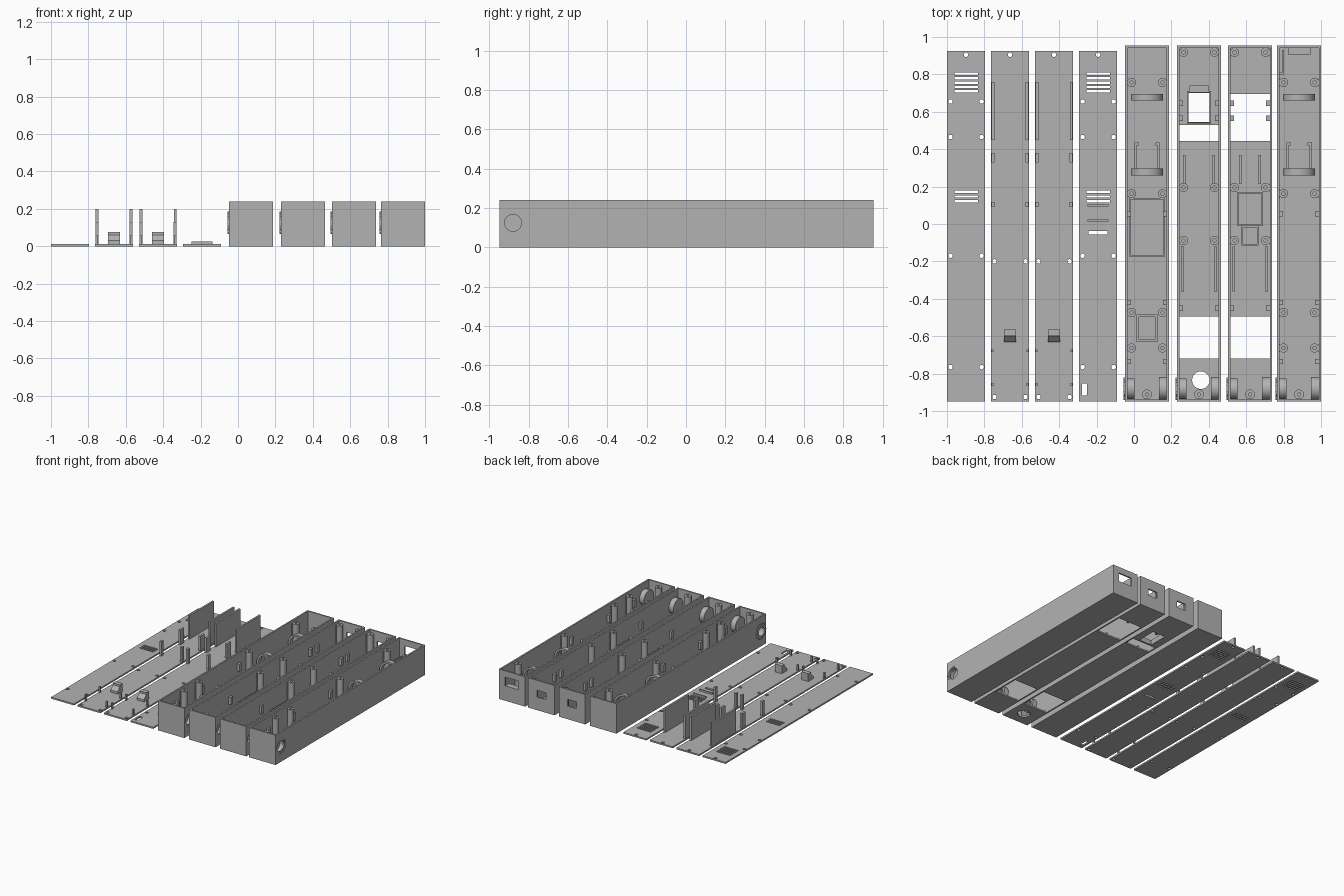
import bpy, bmesh, math
from mathutils import Matrix, Vector

if "Cube" in bpy.data.objects:
    bpy.data.objects.remove(bpy.data.objects["Cube"])

GREY = bpy.data.materials.new("plain_grey")
GREY.diffuse_color = (0.45, 0.45, 0.45, 1)
GREY.use_nodes = True
GREY.node_tree.nodes["Principled BSDF"].inputs["Base Color"].default_value = GREY.diffuse_color
H, T = 0.24, 0.012            # tray height, wall thickness
HW, IN = 0.1175, 0.1055       # tray outer / inner half width
Y0, Y1 = -0.95, 0.954         # tray ends
ROT = {'x': Matrix.Rotation(math.pi / 2, 4, 'Y'),
       'y': Matrix.Rotation(math.pi / 2, 4, 'X'), 'z': Matrix()}


def box(bm, x0, x1, y0, y1, z0, z1):
    m = Matrix.Translation(((x0 + x1) / 2, (y0 + y1) / 2, (z0 + z1) / 2))
    return bmesh.ops.create_cube(bm, size=1, matrix=m @ Matrix.Diagonal((x1 - x0, y1 - y0, z1 - z0, 1)))


def cyl(bm, c, r, depth, axis='z', n=24):
    bmesh.ops.create_cone(bm, cap_ends=True, segments=n, radius1=r, radius2=r, depth=depth,
                          matrix=Matrix.Translation(c) @ ROT[axis])


def tube(bm, c, ro, ri, depth, axis='z', n=24):
    """Hollow cylinder centred on c."""
    m = Matrix.Translation(c) @ ROT[axis]
    loops = []
    for r, z in ((ro, -depth / 2), (ro, depth / 2), (ri, depth / 2), (ri, -depth / 2)):
        loops.append([bm.verts.new(m @ Vector((r * math.cos(2 * math.pi * i / n),
                                               r * math.sin(2 * math.pi * i / n), z))) for i in range(n)])
    for k in range(4):
        a, b = loops[k], loops[(k + 1) % 4]
        for i in range(n):
            j = (i + 1) % n
            bm.faces.new((a[i], a[j], b[j], b[i]))


def frame(bm, x0, x1, y0, y1, z0, z1, t):
    """Four thin walls around a rectangle."""
    box(bm, x0, x0 + t, y0, y1, z0, z1)
    box(bm, x1 - t, x1, y0, y1, z0, z1)
    box(bm, x0 + t, x1 - t, y0, y0 + t, z0, z1)
    box(bm, x0 + t, x1 - t, y1 - t, y1, z0, z1)


def finish(bm, name, smooth=False):
    bmesh.ops.recalc_face_normals(bm, faces=bm.faces)
    me = bpy.data.meshes.new(name)
    bm.to_mesh(me)
    bm.free()
    ob = bpy.data.objects.new(name, me)
    bpy.context.collection.objects.link(ob)
    me.materials.append(GREY)
    if smooth:
        bpy.ops.object.select_all(action='DESELECT')
        bpy.context.view_layer.objects.active = ob
        ob.select_set(True)
        bpy.ops.object.shade_smooth_by_angle()
    return ob


def cut(ob, cutter_bm):
    """Subtract a set of solids, then discard them."""
    c = finish(cutter_bm, "cutter")
    c.hide_render = True
    mod = ob.modifiers.new("cut", 'BOOLEAN')
    mod.operation, mod.object, mod.solver = 'DIFFERENCE', c, 'EXACT'
    bpy.context.view_layer.update()
    me = bpy.data.meshes.new_from_object(ob.evaluated_get(bpy.context.evaluated_depsgraph_get()))
    ob.modifiers.clear()
    ob.data = me
    bpy.data.objects.remove(c)


def tray(i, cx):
    outer = i in (1, 4)
    # shell: open box with floor windows, end port and side openings
    bm = bmesh.new()
    box(bm, cx - HW, cx + HW, Y0, Y1, 0, H)
    shell = finish(bm, f"tray_shell_{i}")
    bm = bmesh.new()
    box(bm, cx - IN, cx + IN, Y0 + T, Y1 - T, T, H + 0.1)
    cut(shell, bm)
    bm = bmesh.new()
    cyl(bm, (cx + HW, -0.88, 0.125), 0.058, 0.05, 'x')
    cyl(bm, (cx - HW, -0.88, 0.125), 0.036, 0.05, 'x')
    if not outer:
        box(bm, cx - IN, cx + IN, -0.72, -0.495, -0.1, 0.05)
        box(bm, cx - IN, cx + IN, 0.445, 0.53 if i == 2 else 0.695, -0.1, 0.05)
        box(bm, cx - 0.04, cx + 0.04, Y1 - 0.05, Y1 + 0.05, 0.105, 0.16)
    if i == 2:
        box(bm, cx - 0.057, cx + 0.057, 0.545, 0.70, -0.1, 0.05)
        cyl(bm, (cx + 0.01, -0.835, 0), 0.047, 0.1)
    if i == 4:
        box(bm, cx - 0.06, cx + 0.06, Y1 - 0.05, Y1 + 0.05, 0.12, 0.19)
    cut(shell, bm)

    # screw posts, joined to the side walls
    bm = bmesh.new()
    for y in ((0.757, 0.162, -0.473, -0.663) if outer else (0.918, 0.195, -0.088)):
        for s in (-1, 1):
            px = cx + s * 0.083
            tube(bm, (px, y, 0.115), 0.024, 0.009, 0.21)
            a, b = sorted((px + s * 0.02, cx + s * (IN + 0.003)))
            box(bm, a, b, y - 0.022, y + 0.022, 0.008, 0.218)
    tube(bm, (cx, -0.911, 0.115), 0.026, 0.009, 0.21)
    finish(bm, f"screw_posts_{i}", True)

    # toothed coupling on the left, socket on the right
    bm = bmesh.new()
    c = Vector((cx - HW - 0.004, -0.88, 0.125))
    tube(bm, c, 0.054, 0.036, 0.01, 'x')
    for k in range(24):
        a = 2 * math.pi * k / 24
        p = c + Vector((-0.001, 0.056 * math.cos(a), 0.056 * math.sin(a)))
        box(bm, p.x - 0.004, p.x + 0.004, p.y - 0.004, p.y + 0.004, p.z - 0.004, p.z + 0.004)
    tube(bm, (cx - IN + 0.018, -0.88, 0.125), 0.055, 0.036, 0.04, 'x')
    tube(bm, (cx + HW - 0.028, -0.88, 0.125), 0.062, 0.052, 0.05, 'x')
    tube(bm, (cx + HW - 0.01, -0.88, 0.125), 0.052, 0.043, 0.01, 'x')
    cyl(bm, (cx + HW - 0.05, -0.88, 0.125), 0.053, 0.006, 'x')
    finish(bm, f"side_coupling_{i}", True)

    # small clips along the inside walls
    bm = bmesh.new()
    for y in ((0.055, -0.42, -0.735) if outer else (0.645, 0.565, -0.45)):
        for s in (-1, 1):
            a, b = sorted((cx + s * 0.085, cx + s * (IN + 0.002)))
            box(bm, a, b, y - 0.014, y + 0.014, 0.1, 0.16)
    finish(bm, f"wall_clips_{i}")

    # floor fittings
    bm = bmesh.new()
    if outer:
        for s in (-1, 1):
            box(bm, cx + s * 0.062 - 0.006, cx + s * 0.062 + 0.006, 0.29, 0.435, 0.01, 0.09)
            box(bm, cx + s * 0.052 - 0.006, cx + s * 0.052 + 0.006, 0.42, 0.435, 0.01, 0.09)
        box(bm, cx - IN, cx + IN, 0.779, 0.783, 0.01, 0.016)
        box(bm, cx - IN, cx + IN, 0.178, 0.184, 0.01, 0.016)
    else:
        d = 0.079 if i == 2 else 0.052
        for s in (-1, 1):
            box(bm, cx + s * d - 0.007, cx + s * d + 0.007, 0.215, 0.37, 0.01, 0.08)
            box(bm, cx + s * 0.088 - 0.007, cx + s * 0.088 + 0.007, -0.36, -0.12, 0.01, 0.08)
        box(bm, cx - IN, cx + IN, -0.445, -0.438, 0.01, 0.016)
    if i == 1:
        frame(bm, cx - 0.095, cx + 0.095, -0.175, 0.14, 0.01, 0.03, 0.008)
        frame(bm, cx - 0.055, cx + 0.055, -0.63, -0.485, 0.01, 0.035, 0.012)
    elif i == 2:
        frame(bm, cx - 0.064, cx + 0.064, 0.535, 0.712, 0.004, 0.04, 0.008)
        box(bm, cx - 0.05, cx + 0.05, 0.71, 0.74, 0.01, 0.035)
    elif i == 3:
        frame(bm, cx - 0.07, cx + 0.07, -0.01, 0.17, 0.01, 0.04, 0.009)
        frame(bm, cx - 0.045, cx + 0.045, -0.115, -0.012, 0.01, 0.03, 0.008)
    else:
        box(bm, cx - 0.06, cx + 0.06, 0.905, 0.943, 0.06, 0.12)
        box(bm, cx - 0.09, cx - 0.08, 0.81, 0.93, 0.01, 0.1)
        box(bm, cx - 0.104, cx - 0.08, 0.80, 0.81, 0.01, 0.1)
    finish(bm, f"floor_fittings_{i}")

    # round cradles
    if outer:
        bm = bmesh.new()
        for y in (0.678, 0.278):
            tube(bm, (cx, y, 0.096), 0.086, 0.07, 0.036, 'y', 40)
        finish(bm, f"round_cradles_{i}", True)


def lid(i, cx):
    outer = i in (1, 4)
    bm = bmesh.new()
    box(bm, cx - 0.102, cx + 0.102, -0.95, 0.925, 0, T)
    plate = finish(bm, f"lid_plate_{i}")
    # screw holes, vents and slots
    bm = bmesh.new()
    holes = [(0, 0.905)]
    for y in ((0.655, 0.465, -0.17, -0.765) if outer else (-0.2, -0.925)):
        holes += [(-0.083, y), (0.083, y)]
    for x, y in holes:
        cyl(bm, (cx + x, y, 0), 0.012, 0.1, n=20)
    if outer:
        for y in [0.803 - 0.0235 * k for k in range(5)] + [0.172 - 0.025 * k for k in range(3)]:
            box(bm, cx - 0.063, cx + 0.063, y - 0.0065, y + 0.0065, -0.1, 0.1)
    if i == 4:
        box(bm, cx - 0.05, cx + 0.05, -0.056, -0.037, -0.1, 0.1)
        box(bm, cx - 0.086, cx - 0.06, -0.918, -0.852, -0.1, 0.1)
    cut(plate, bm)

    # upright guides and fins
    bm = bmesh.new()
    if i == 4:
        for y in (0.098, 0.018):
            box(bm, cx - 0.056, cx + 0.056, y - 0.005, y + 0.005, 0.01, 0.026)
    if not outer:
        for s in (-1, 1):
            def side(d0, d1, y0, y1, z):
                a, b = sorted((cx + s * d0, cx + s * d1))
                box(bm, a, b, y0, y1, 0.01, z)
            side(0.084, 0.098, 0.45, 0.76, 0.2)
            side(0.082, 0.1, 0.33, 0.38, 0.13)
            side(0.082, 0.1, 0.09, 0.118, 0.13)
            side(0.088, 0.1, -0.685, -0.67, 0.06)
            side(0.088, 0.1, -0.865, -0.85, 0.06)
        # stop block with sloped foot
        box(bm, cx - 0.031, cx + 0.031, -0.6, -0.564, 0.01, 0.075)
        foot = box(bm, cx - 0.031, cx + 0.031, -0.63, -0.6, 0.01, 0.06)
        for v in foot["verts"]:
            if v.co.z > 0.05 and v.co.y < -0.62:
                v.co.z = 0.03
    if i != 1:
        finish(bm, f"lid_guides_{i}")
    else:
        bm.free()


for n, x in enumerate((0.0695, 0.3475, 0.6205, 0.8825), 1):
    tray(n, x)
for n, x in enumerate((-0.898, -0.663, -0.4275, -0.192), 1):
    lid(n, x)
